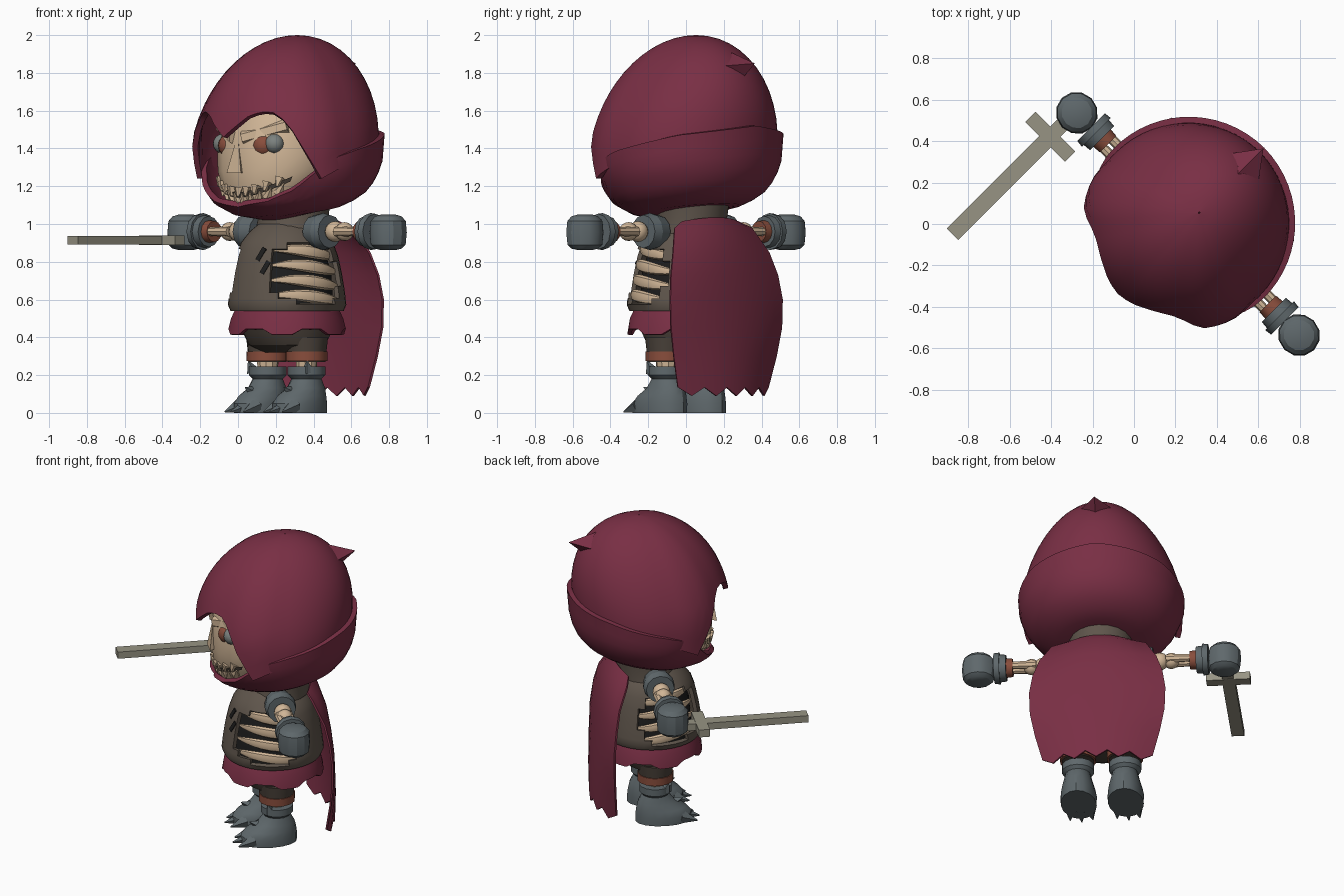
import bpy, bmesh
from math import sin, cos, radians, sqrt, pi
from mathutils import Vector, Matrix

if "Cube" in bpy.data.objects:
    bpy.data.objects.remove(bpy.data.objects["Cube"])

# The figure is built facing -y, then turned and shifted by this matrix
PLACE = Matrix.Translation((0.26, 0, 0)) @ Matrix.Rotation(radians(-45), 4, 'Z')
parts = []


def material(name, r, g, b):
    m = bpy.data.materials.new(name)
    m.use_nodes = True
    m.diffuse_color = (r, g, b, 1)
    m.node_tree.nodes["Principled BSDF"].inputs["Base Color"].default_value = (r, g, b, 1)
    return m


MAROON = material("maroon cloth", .19, .028, .058)
BONE = material("bone", .64, .47, .31)
STEEL = material("grey armour", .115, .14, .15)
VEST = material("brown vest", .115, .092, .072)
PANTS = material("dark trousers", .07, .055, .043)
LEATHER = material("red leather", .25, .075, .045)
SWORD = material("dull blade", .31, .295, .23)
VOID = material("black", .012, .012, .012)
EYE = material("eye grey", .2, .22, .21)


def finish(bm, name, mat):
    bmesh.ops.recalc_face_normals(bm, faces=bm.faces)
    me = bpy.data.meshes.new(name)
    bm.to_mesh(me)
    bm.free()
    ob = bpy.data.objects.new(name, me)
    me.materials.append(mat)
    bpy.context.collection.objects.link(ob)
    parts.append(ob)
    return ob


def grid(name, rows, mat, closed=True, caps=False, keep=None, thick=0):
    """Skin rows of points; keep(centre) can drop faces, thick adds a solid shell."""
    bm = bmesh.new()
    vs = [[bm.verts.new(p) for p in row] for row in rows]
    n = len(rows[0])
    for a, b in zip(vs, vs[1:]):
        for i in range(n if closed else n - 1):
            k = (i + 1) % n
            bm.faces.new((a[i], a[k], b[k], b[i]))
    if caps:
        bm.faces.new(vs[0])
        bm.faces.new(vs[-1])
    bmesh.ops.recalc_face_normals(bm, faces=bm.faces)
    if keep:
        drop = [f for f in bm.faces if not keep(f.calc_center_median())]
        bmesh.ops.delete(bm, geom=drop, context='FACES')
    ob = finish(bm, name, mat)
    if thick:
        mod = ob.modifiers.new("shell", 'SOLIDIFY')
        mod.thickness, mod.offset = thick, -1
        bpy.context.view_layer.objects.active = ob
        bpy.ops.object.modifier_apply(modifier=mod.name)
    return ob


def ring(z, rx, ry, cy=0, n=20, cx=0):
    return [(cx + rx * sin(2 * pi * i / n), cy - ry * cos(2 * pi * i / n), z) for i in range(n)]


def loft(name, rings, mat, n=20, cx=0, **kw):
    return grid(name, [ring(*r, n=n, cx=cx) for r in rings], mat, **kw)


def rod(name, a, b, r1, r2, mat, n=10):
    """Cone or cylinder from point a to point b."""
    a, b = Vector(a), Vector(b)
    d = b - a
    m = Matrix.Translation((a + b) / 2) @ d.to_track_quat('Z', 'Y').to_matrix().to_4x4()
    bm = bmesh.new()
    bmesh.ops.create_cone(bm, cap_ends=True, segments=n, radius1=r1, radius2=r2, depth=d.length, matrix=m)
    return finish(bm, name, mat)


def ball(name, c, r, mat, n=14):
    bm = bmesh.new()
    bmesh.ops.create_uvsphere(bm, u_segments=n, v_segments=n // 2 + 1, radius=r, matrix=Matrix.Translation(c))
    return finish(bm, name, mat)


def box(name, c, size, mat, rot=None):
    bm = bmesh.new()
    m = Matrix.Translation(c) @ (rot or Matrix()) @ Matrix.Diagonal((*size, 1))
    bmesh.ops.create_cube(bm, size=1, matrix=m)
    return finish(bm, name, mat)


def lerp(table, x):
    for (a, p), (b, q) in zip(table, table[1:]):
        if x <= b:
            return p + (q - p) * max(0, (x - a) / (b - a))
    return table[-1][1]


# Hood: dome with a peaked brow, and a cowl that wraps round the chin and back
RIM = [(0, 1.46), (20, 1.58), (34, 1.6), (45, 1.54), (56, 1.38), (66, 1.24), (75, 1.28), (90, 1.33), (180, 1.47)]
DOME_R = [(0, .48), (40, .49), (55, .51), (70, .51), (85, .49), (180, .485)]
COWL_TOP = [(0, 1.09), (30, 1.12), (50, 1.18), (63, 1.27), (75, 1.35), (90, 1.39), (130, 1.47), (180, 1.52)]
COWL_R = [(1.02, .15), (1.04, .29), (1.1, .4), (1.2, .47), (1.3, .505), (1.52, .52)]
ANGLES = [i * 6 - 180 for i in range(60)]


def dome_point(deg, t):
    low = lerp(RIM, abs(deg))
    z = low + (2 - low) * sin(t * pi / 2)
    r = max(lerp(DOME_R, abs(deg)) * sqrt(max(0, 1 - max(0, (z - 1.4) / .6) ** 2.1)), .004)
    a = radians(deg)
    up = max(0, z - 1.45)
    return (r * sin(a) * (1 - .3 * up), -r * cos(a) * (1 + .12 * up) + up * .14, z)


def cowl_point(deg, t):
    a = radians(deg)
    k = t ** 1.5
    z = 1.02 + (lerp(COWL_TOP, abs(deg)) - 1.02) * k
    r = lerp(COWL_R, z) * lerp([(0, .96), (60, .96), (85, 1)], abs(deg))
    return (r * sin(a), -r * cos(a), z + .035 * (1 - cos(a)) * (1 - k))


grid("hood_dome", [[dome_point(d, j / 12) for d in ANGLES] for j in range(13)], MAROON, thick=.03)
grid("hood_cowl", [[cowl_point(d, j / 8) for d in ANGLES] for j in range(9)], MAROON, thick=.03)
bm = bmesh.new()
base = [bm.verts.new(p) for p in ((0, .12, 1.98), (.15, .31, 1.83), (0, .4, 1.75), (-.15, .31, 1.83))]
tip = bm.verts.new((0, .515, 1.85))
for i in range(4):
    bm.faces.new((base[i], base[(i + 1) % 4], tip))
bm.faces.new(base)
finish(bm, "hood_point", MAROON)

# Skull
SKULL = [(1.06, .12, .1, -.17), (1.1, .2, .17, -.17), (1.2, .28, .26, -.11), (1.28, .325, .31, -.07),
         (1.38, .335, .33, -.05), (1.5, .32, .32, -.05), (1.65, .28, .28, -.03), (1.75, .15, .15, 0)]
loft("skull", SKULL, BONE, n=16, caps=True)


def face_point(deg, z, out=0):
    rx, ry, cy = (lerp([(s[0], s[k]) for s in SKULL], z) for k in (1, 2, 3))
    a = radians(deg)
    return Vector(((rx + out) * sin(a), cy - (ry + out) * cos(a), z))


def grin(deg):
    return 1.155 + .07 * (deg / 55) ** 2


grid("mouth", [[face_point(d, grin(d) + h, .01) for d in range(-60, 61, 5)] for h in (-.014, .014)], PANTS, closed=False)
for d in range(-48, 49, 12):
    rod("upper_tooth", face_point(d, grin(d) + .035, -.01), face_point(d, grin(d) - .01, .014), .032, .008, BONE, 5)
    rod("lower_tooth", face_point(d + 6, grin(d) - .045, -.01), face_point(d + 6, grin(d) + .006, .012), .03, .004, BONE, 5)
rod("nose", face_point(0, 1.27, -.01), face_point(0, 1.45, -.005), .062, .008, BONE, 3)
for s in (1, -1):
    ball("eye_socket", face_point(27 * s, 1.415, -.048), .064, LEATHER)
    ball("eye", face_point(39 * s, 1.425, -.02), .052, EYE)
    rod("brow", face_point(5 * s, 1.455, -.015), face_point(52 * s, 1.52, -.005), .04, .04, BONE, 6)

# Torso: torn vest over a dark chest with ribs
loft("collar", [(.95, .2, .19, .03), (1.03, .19, .185, .045), (1.11, .2, .19, .05)], VEST, caps=True)


def not_torn(c):
    return abs(c.x) < .13 or ((c.y + .08) / .21) ** 2 + ((c.z - .735) / .17) ** 2 > 1


VEST_R = [(.54, .30), (.56, .315), (.65, .305), (.74, .29), (.83, .27), (.9, .245), (.96, .2), (1.0, .15)]
loft("vest", [(lerp([(0, .54), (1, 1)], j / 14), *[lerp(VEST_R, .54 + .46 * j / 14)] * 2) for j in range(15)],
     VEST, n=40, keep=not_torn, thick=.025)
loft("chest_void", [(.55, .25, .25), (.75, .235, .235), (.92, .18, .18)], VOID, caps=True)


def rib_ring(s, level, deg):
    """Cross-section of a rib, thick in the middle and pointed at the ends."""
    a = radians(deg)
    z = level + .02 * sin(2 * a)
    r = lerp(VEST_R, z) - .028
    w = .004 + .031 * sin(pi * (deg - 22) / 110)
    return [(s * (r + .6 * w * cos(t)) * sin(a), -(r + .6 * w * cos(t)) * cos(a), z + w * sin(t))
            for t in (i * pi / 4 for i in range(8))]


for s in (1, -1):
    for k in range(4):
        grid("rib", [rib_ring(s, .605 + .08 * k, d) for d in range(22, 133, 11)], BONE, caps=True)
for d, z in ((14, .84), (21, .77)):
    a = radians(d)
    turn = Matrix.Rotation(a, 4, 'Z') @ Matrix.Rotation(.5, 4, 'Y') @ Matrix.Rotation(-.2, 4, 'X')
    r = lerp(VEST_R, z) + .001
    box("vest_rip", (r * sin(a), -r * cos(a), z), (.025, .009, .075), VOID, turn)

# Skirt with a ragged hem, trousers
hem = [(x, y, z + (.02 if i % 6 < 3 else -.01)) for i, (x, y, z) in enumerate(ring(.425, .312, .312, n=36))]
grid("skirt", [ring(.55, .275, .275, n=36), ring(.5, .298, .298, n=36), hem], MAROON, thick=.02)
loft("hips", [(.32, .15, .1), (.36, .225, .18), (.42, .245, .22), (.54, .26, .25)], PANTS, caps=True)

# Legs, boots and arms, once per side
Z = .96
for s in (1, -1):
    x = .145 * s
    rod("trouser_leg", (x, 0, .27), (x, 0, .4), .1, .115, PANTS, 14)
    rod("knee_band", (x, 0, .275), (x, 0, .325), .112, .112, LEATHER, 14)
    rod("shin", (x, 0, .12), (x, 0, .3), .045, .06, BONE)
    loft("boot", [(0, .11, .175, -.05), (.05, .112, .175, -.05), (.09, .104, .155, -.035), (.13, .09, .115, -.005),
                  (.18, .078, .082, 0), (.2, .1, .1, 0), (.245, .1, .1, 0)], STEEL, n=16, cx=x, caps=True)
    for k in (-1, 0, 1):
        rod("boot_claw", (x + .06 * k, -.15, .035), (x + .07 * k, -.275 + .025 * abs(k), .006), .045, .004, STEEL, 5)
    rod("boot_spike", (x, -.08, .095), (x, -.17, .135), .05, .003, STEEL, 4)
    rod("boot_cuff_spike", (x + .06 * s, -.05, .22), (x + .075 * s, -.07, .275), .035, .003, STEEL, 4)

    def along(name, x1, x2, r1, r2, mat, y=0, n=12):
        rod(name, (s * x1, y, Z), (s * x2, y, Z), r1, r2, mat, n)

    along("shoulder_guard", .2, .27, .085, .098, STEEL)
    along("shoulder_rim", .27, .32, .098, .088, STEEL)
    ball("elbow_inner", (s * .36, 0, Z), .055, BONE)
    ball("elbow_outer", (s * .43, 0, Z), .05, BONE)
    for y in (-.03, .03):
        along("forearm", .4, .58, .028, .022, BONE, y, 8)
    along("wrist_band", .545, .59, .056, .06, LEATHER)
    along("glove_cuff", .585, .65, .082, .088, STEEL)
    along("glove_rim", .625, .66, .098, .094, STEEL)
    loft("glove", [(.862, .04, .04), (.87, .075, .072), (.89, .096, .094), (.955, .103, .1), (1.015, .097, .095),
                   (1.04, .075, .073), (1.05, .04, .04)], STEEL, n=12, cx=s * .757, caps=True)

# Sword held flat, pointing forward from the right hand
box("blade", (-.767, -.497, .915), (.078, .68, .045), SWORD)
box("sword_guard", (-.767, -.172, .915), (.27, .07, .05), SWORD)
box("sword_grip", (-.767, -.11, .915), (.07, .1, .045), SWORD)

# Cape: rows of height, half width, middle depth and edge depth
CAPE = [(1.035, .21, .23, .18), (.98, .29, .28, .205), (.85, .36, .325, .265), (.73, .4, .345, .29),
        (.6, .42, .36, .305), (.45, .415, .37, .305), (.3, .385, .38, .295), (.12, .34, .38, .28)]
rows = []
for z, w, mid, edge in CAPE:
    row = []
    for i in range(11):
        u = i / 5 - 1
        zig = (.015 if i % 2 == 0 else -.03) if z < .2 else 0
        row.append((w * u, mid + (edge - mid) * u * u, z + zig - (.02 * u * u if z > 1 else 0)))
    rows.append(row)
grid("cape", rows, MAROON, closed=False, thick=.012)

# Place every part and shade it
for ob in parts:
    ob.matrix_world = PLACE
    ob.select_set(True)
bpy.context.view_layer.objects.active = parts[0]
bpy.ops.object.shade_smooth_by_angle(angle=radians(30))
